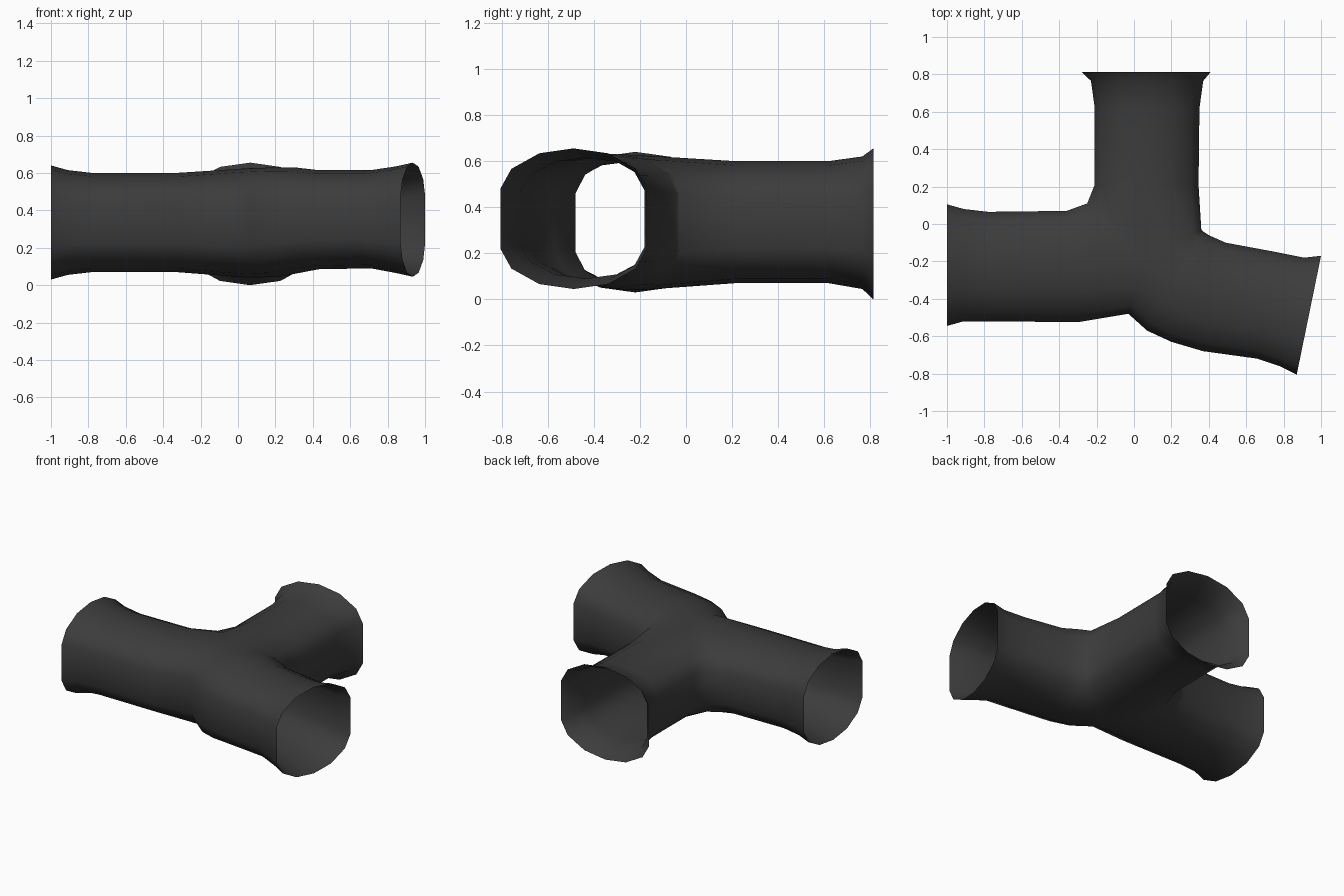
import bpy, bmesh
from mathutils import Vector

if "Cube" in bpy.data.objects:
    bpy.data.objects.remove(bpy.data.objects["Cube"])

# one dark grey for the whole shell
mat = bpy.data.materials.new("dark grey")
mat.diffuse_color = (0.045, 0.045, 0.045, 1)
mat.use_nodes = True
mat.node_tree.nodes["Principled BSDF"].inputs["Base Color"].default_value = mat.diffuse_color

# half section, top to bottom: (share of half width, share of half height)
HALF = [(0, 1), (.47, .93), (.85, .71), (1, .43),
        (1, -.43), (.85, -.71), (.47, -.93), (0, -1)]

bm = bmesh.new()


def ring(p, q, z0, z1):
    """Closed section spanning plan points p and q."""
    p, q = Vector(p), Vector(q)
    c, h, zc, hz = (p + q) / 2, (p - q) / 2, (z0 + z1) / 2, (z1 - z0) / 2
    pts = [(c + h * u, zc + hz * w) for u, w in HALF]
    pts += [(c - h * u, zc + hz * w) for u, w in HALF[-2:0:-1]]
    return [bm.verts.new((xy.x, xy.y, z)) for xy, z in pts]


# shared seams where neighbouring branches meet
MID, Z0, Z1 = Vector((.06, -.2)), .04, .625
top = bm.verts.new((MID.x, MID.y, Z1))
bottom = bm.verts.new((MID.x, MID.y, Z0))


def seam(corner):
    d = Vector(corner) - MID
    out = [top]
    for u, w in HALF[1:-1]:
        xy = MID + d * u
        out.append(bm.verts.new((xy.x, xy.y, (Z0 + Z1) / 2 + w * (Z1 - Z0) / 2)))
    return out + [bottom]


left_back = seam((-.25, .11))
back_right = seam((.36, -.03))
right_left = seam((-.03, -.48))

# each branch: sections from the flared mouth inward, then its two seams
branches = [
    ([((-1, .105), (-1, -.545), .03, .64),
      ((-.91, .08), (-.91, -.52), .055, .615),
      ((-.78, .065), (-.78, -.52), .07, .60),
      ((-.36, .07), (-.30, -.525), .07, .60)], left_back, right_left),
    ([((.41, .813), (-.28, .813), .0, .655),
      ((.37, .765), (-.23, .765), .045, .62),
      ((.35, .62), (-.21, .62), .07, .60),
      ((.345, .21), (-.21, .21), .07, .60)], back_right, left_back),
    ([((1, -.17), (.87, -.805), .045, .655),
      ((.91, -.18), (.78, -.76), .065, .635),
      ((.76, -.15), (.66, -.72), .09, .615),
      ((.49, -.1), (.37, -.68), .085, .615),
      ((.40, -.06), (.20, -.63), .06, .63),
      ((.37, -.04), (.07, -.57), .045, .63)], back_right, right_left),
]
for sections, sp, sq in branches:
    loops = [ring(*s) for s in sections] + [sp + sq[-2:0:-1]]
    for a, b in zip(loops, loops[1:]):
        n = len(a)
        for i in range(n):
            j = (i + 1) % n
            bm.faces.new((a[i], a[j], b[j], b[i]))

# face the single-wall shell outward
bmesh.ops.recalc_face_normals(bm, faces=bm.faces[:])
bm.normal_update()
if sum(f.normal.z * (f.calc_center_median().z - .33) for f in bm.faces) < 0:
    bmesh.ops.reverse_faces(bm, faces=bm.faces[:])
for f in bm.faces:
    f.smooth = True

mesh = bpy.data.meshes.new("three_way_pipe")
bm.to_mesh(mesh)
bm.free()
mesh.materials.append(mat)
bpy.context.collection.objects.link(bpy.data.objects.new("three_way_pipe", mesh))
